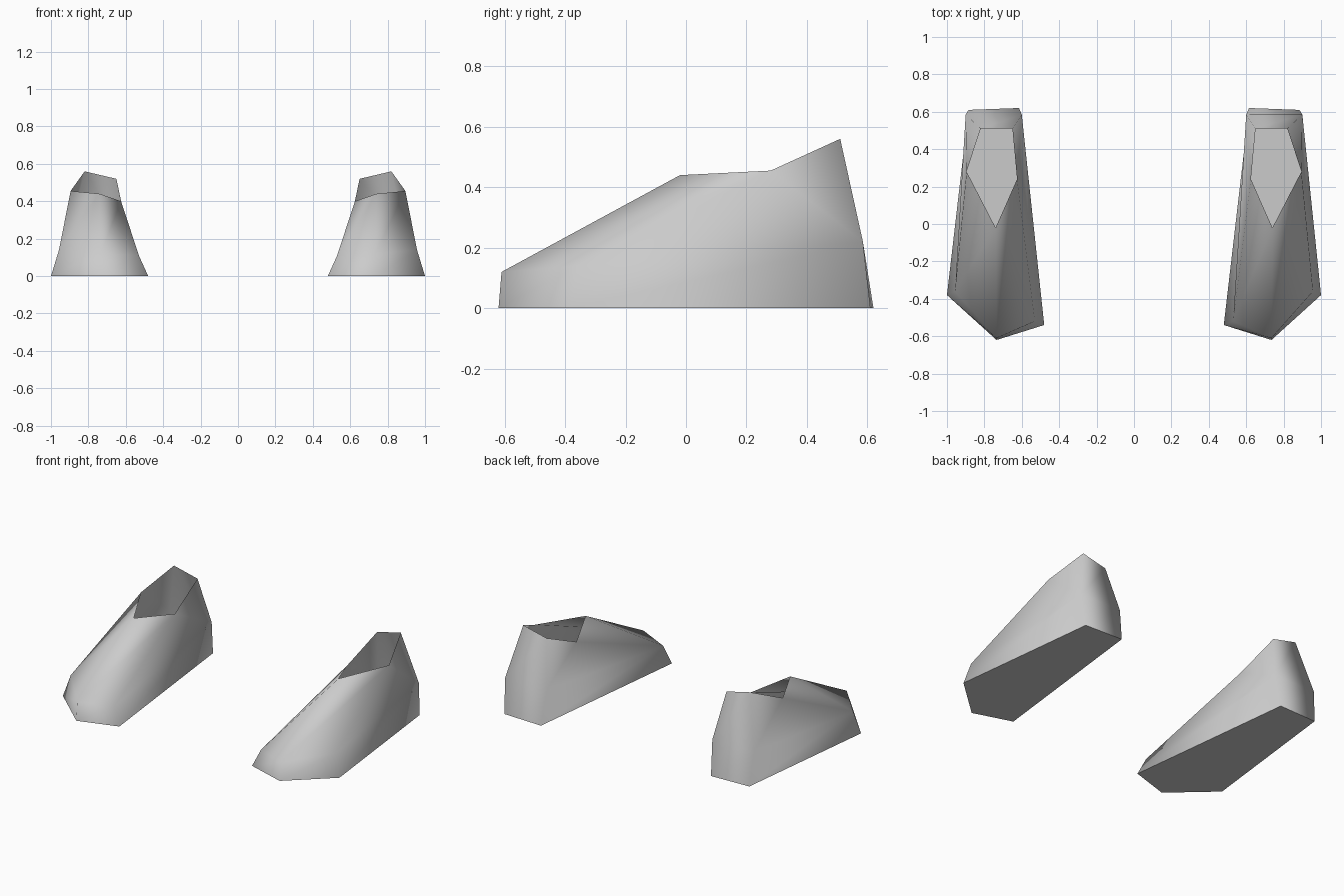
import bpy

cube = bpy.data.objects.get("Cube")
if cube:
    bpy.data.objects.remove(cube, do_unlink=True)

grey = bpy.data.materials.new("plain_grey")
grey.use_nodes = True
colour = (0.6, 0.6, 0.6, 1)
grey.diffuse_color = colour
grey.node_tree.nodes["Principled BSDF"].inputs["Base Color"].default_value = colour

# Five-sided rings: toe, outer front, outer heel, inner heel, inner front
SOLE = [(.735, -.62, 0), (1, -.38, 0), (.885, .61, 0), (.615, .62, 0), (.48, -.54, 0)]
WELT = [(.735, -.61, .12), (.957, -.36, .14), (.9, .585, .22), (.6, .585, .22), (.53, -.52, .11)]
# Ankle opening: front tip, outer dip, outer heel, inner heel, inner dip
RIM = [(.74, -.02, .44), (.895, .28, .455), (.82, .51, .56), (.65, .51, .52), (.625, .24, .4)]


def add_part(name, verts, faces, side, smooth):
    """Make one part, mirrored across x with its winding kept outward."""
    if side < 0:
        faces = [f[::-1] for f in faces]
    mesh = bpy.data.meshes.new(name)
    mesh.from_pydata([(side * x, y, z) for x, y, z in verts], [], faces)
    mesh.materials.append(grey)
    for poly in mesh.polygons:
        poly.use_smooth = smooth
    obj = bpy.data.objects.new(name, mesh)
    bpy.context.collection.objects.link(obj)


n = len(SOLE)
# Walls join each ring to the one above it; the top stays open
walls = [(r * n + i, r * n + (i + 1) % n, (r + 1) * n + (i + 1) % n, (r + 1) * n + i)
         for r in range(2) for i in range(n)]

for label, side in (("left", 1), ("right", -1)):
    add_part(label + "_shoe_upper", SOLE + WELT + RIM, walls, side, True)
    add_part(label + "_shoe_sole", SOLE, [tuple(reversed(range(n)))], side, False)
